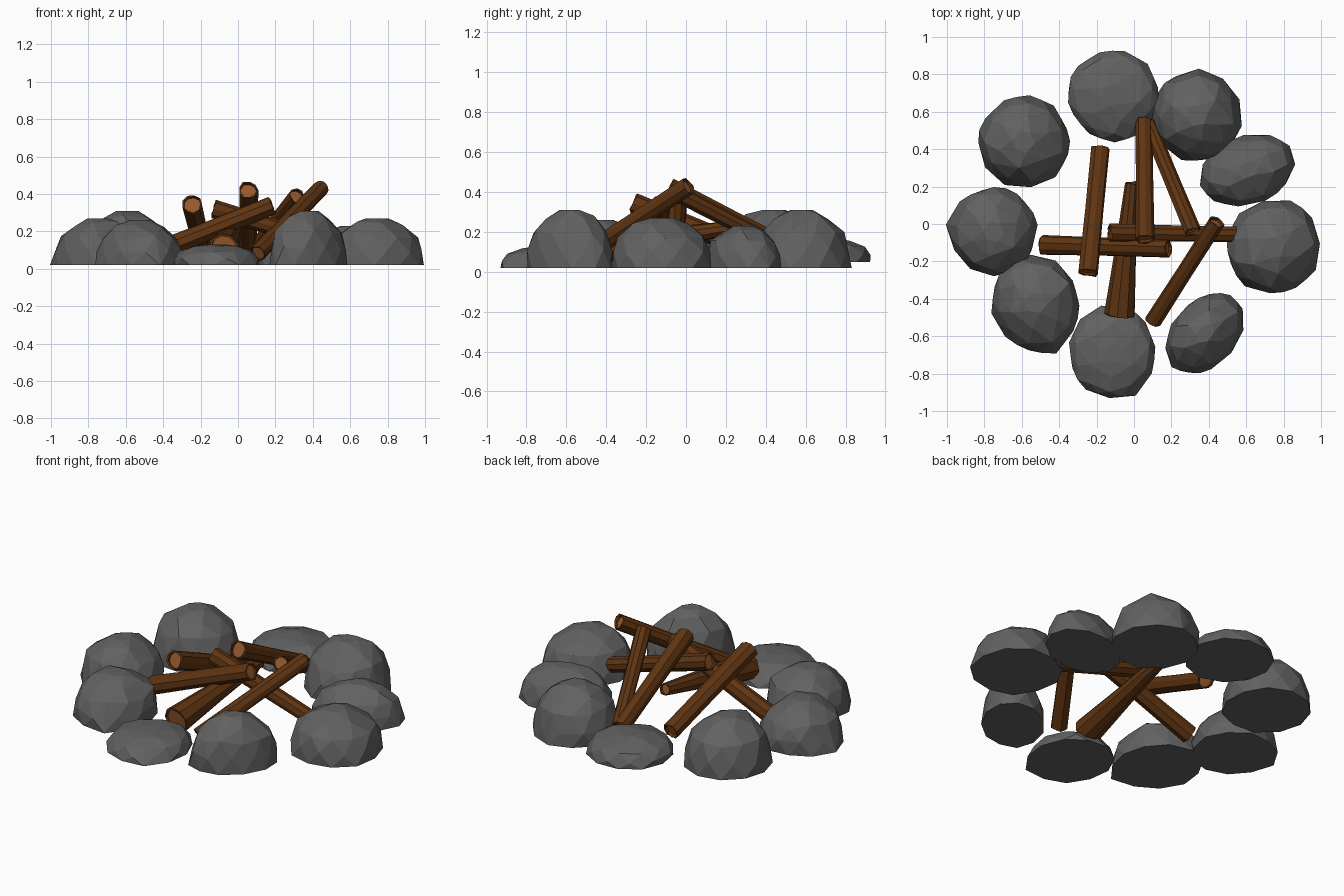
import bpy, bmesh, math, random
from mathutils import Vector

cube = bpy.data.objects.get("Cube")
if cube:
    bpy.data.objects.remove(cube, do_unlink=True)
rng = random.Random(4)


def material(name, rgb):
    mat = bpy.data.materials.new(name)
    mat.use_nodes = True
    color = (*rgb, 1)
    mat.diffuse_color = color
    mat.node_tree.nodes["Principled BSDF"].inputs["Base Color"].default_value = color
    return mat


stone = material("grey stone", (0.12, 0.12, 0.12))
bark = material("brown bark", (0.115, 0.035, 0.006))
wood = material("cut wood", (0.3, 0.1, 0.025))


def finish(bm, name, mats):
    bmesh.ops.recalc_face_normals(bm, faces=bm.faces)
    mesh = bpy.data.meshes.new(name)
    bm.to_mesh(mesh)
    bm.free()
    for mat in mats:
        mesh.materials.append(mat)
    obj = bpy.data.objects.new(name, mesh)
    bpy.context.collection.objects.link(obj)


def rock(name, x, y, rx, ry, turn, base, top, tip, pull):
    """Faceted dome with a flat base; one side is pulled out to a tip."""
    bm = bmesh.new()
    sides, power = 11, 2.4
    turn, tip = math.radians(turn), math.radians(tip)
    for level, t in enumerate((0, 0.3, 0.62, 0.88, 1)):
        ring = (1 - t ** power) ** (1 / power)
        if t == 1:
            ring = 0.24
        for i in range(sides if t < 0.8 else 6):
            n = sides if t < 0.8 else 6
            a = tip + (i + 0.5 * (level % 2)) * math.tau / n
            near = max(0, math.cos(a - tip)) ** 8
            r = ring * (1 + pull * near * (1 - t)) * rng.uniform(0.95, 1.02)
            u, v = rx * r * math.cos(a - turn), ry * r * math.sin(a - turn)
            z = base + (top - base) * t
            if 0 < t < 1:
                z += rng.uniform(-0.05, 0.05) * (top - base)
            bm.verts.new((x + u * math.cos(turn) - v * math.sin(turn),
                          y + u * math.sin(turn) + v * math.cos(turn), z))
    hull = bmesh.ops.convex_hull(bm, input=bm.verts)
    loose = [g for g in hull["geom_interior"] if isinstance(g, bmesh.types.BMVert)]
    bmesh.ops.delete(bm, geom=loose, context="VERTS")
    bmesh.ops.dissolve_limit(bm, angle_limit=math.radians(7),
                             verts=bm.verts, edges=bm.edges)
    finish(bm, name, [stone])


def log(name, low, high, r_low, r_high):
    """Tapered bark tube with ragged rims around recessed cut ends."""
    bm = bmesh.new()
    low, high = Vector(low), Vector(high)
    axis = (high - low).normalized()
    spin = axis.to_track_quat("Z", "Y")
    sides = 9
    wobble = [rng.uniform(0.93, 1.06) for _ in range(sides)]

    def ring(center, radius, ragged=0):
        verts = []
        for i in range(sides):
            a = i * math.tau / sides
            offset = Vector((math.cos(a), math.sin(a), 0)) * radius * wobble[i]
            slip = axis * rng.uniform(-ragged, ragged)
            verts.append(bm.verts.new(center + spin @ offset + slip))
        return verts

    rings = [
        ring(low + axis * 0.015, r_low * 0.82),
        ring(low, r_low * 0.84, 0.007),
        ring(low, r_low, 0.007),
        ring(low.lerp(high, 0.5), (r_low + r_high) * 0.48),
        ring(high, r_high, 0.007),
        ring(high, r_high * 0.84, 0.007),
        ring(high - axis * 0.015, r_high * 0.82),
    ]
    for a, b in zip(rings, rings[1:]):
        for i in range(sides):
            j = (i + 1) % sides
            bm.faces.new((a[i], a[j], b[j], b[i]))
    for end in (rings[0], rings[-1]):
        bm.faces.new(end).material_index = 1
    finish(bm, name, [bark, wood])


# Ring of stones: centre, half sizes, turn, base, top, tip direction, tip pull
rock("back_stone", -0.11, 0.69, 0.25, 0.25, 0, 0.05, 0.17, 75, 0)
rock("back_left_stone", 0.335, 0.58, 0.24, 0.25, 30, 0.02, 0.31, 250, 0.05)
rock("left_back_stone", 0.61, 0.29, 0.26, 0.185, 18, 0.02, 0.23, 198, 0.08)
rock("left_stone", 0.745, -0.125, 0.255, 0.255, 0, 0.02, 0.27, 70, 0.06)
rock("front_left_stone", 0.38, -0.585, 0.25, 0.175, 48, 0.02, 0.31, 60, 0)
rock("front_stone", -0.12, -0.68, 0.235, 0.25, 0, 0.02, 0.13, 300, 0.08)
rock("front_right_stone", -0.525, -0.42, 0.24, 0.255, 20, 0.02, 0.26, 292, 0.16)
rock("right_stone", -0.75, -0.04, 0.235, 0.24, 0, 0.02, 0.27, 172, 0.08)
rock("back_right_stone", -0.59, 0.44, 0.25, 0.25, 15, 0.02, 0.31, 50, 0)

# Stacked logs: low end, high end, radius at each end
log("right_log", (-0.18, 0.4, 0.08), (-0.245, -0.26, 0.345), 0.05, 0.053)
log("top_log", (0.05, 0.55, 0.1), (0.055, -0.08, 0.42), 0.048, 0.053)
log("back_log", (0.075, 0.54, 0.09), (0.315, -0.04, 0.39), 0.042, 0.045)
log("left_log", (0.105, -0.52, 0.08), (0.445, 0.01, 0.43), 0.047, 0.045)
log("crossing_log", (-0.49, -0.11, 0.07), (0.185, -0.13, 0.34), 0.055, 0.05)
log("long_log", (0.57, -0.055, 0.11), (-0.13, -0.045, 0.32), 0.045, 0.052)
log("front_log", (-0.075, -0.49, 0.11), (-0.01, 0.22, 0.22), 0.082, 0.036)
